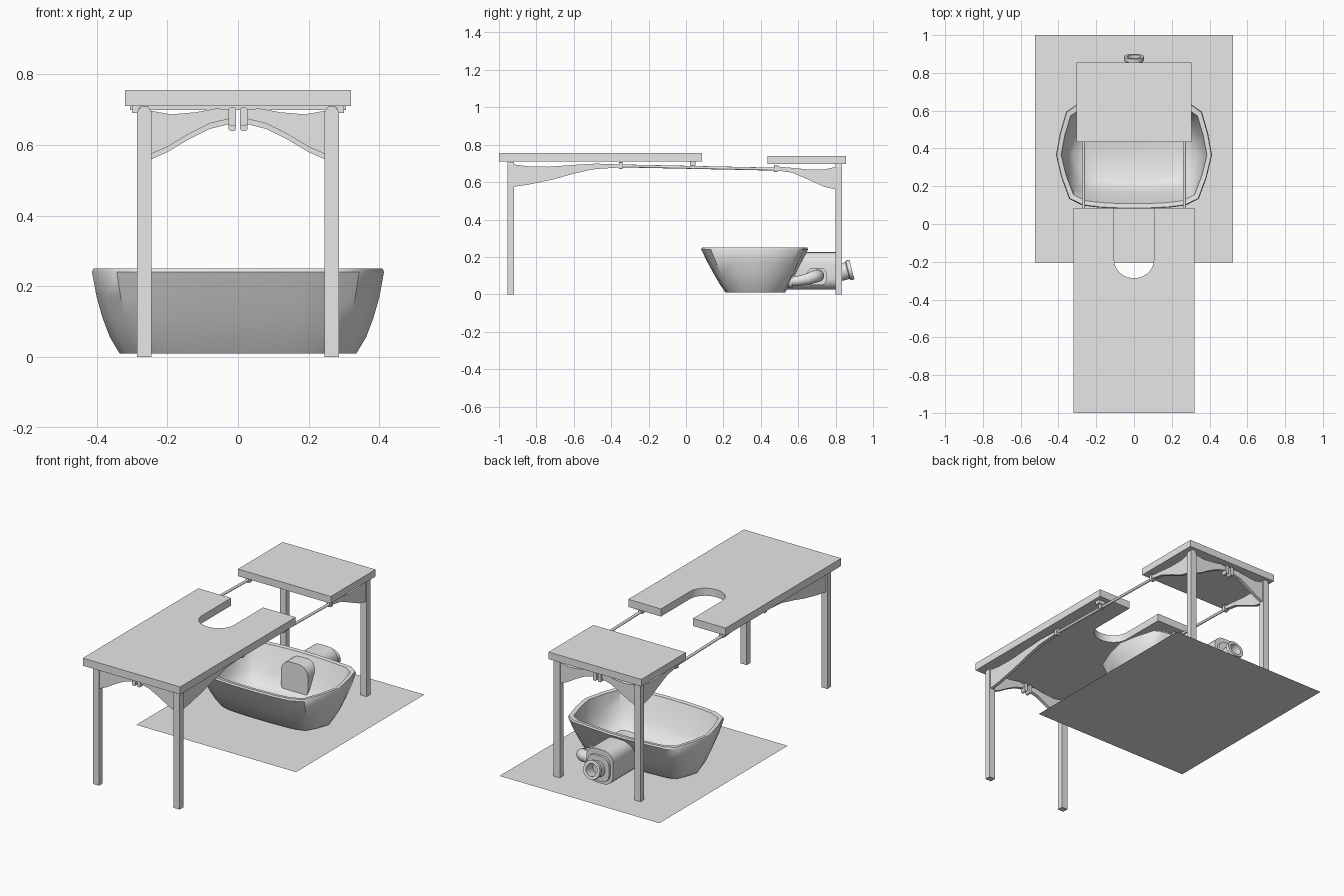
import bpy, bmesh, math
from mathutils import Vector

cube = bpy.data.objects.get("Cube")
if cube:
    bpy.data.objects.remove(cube, do_unlink=True)

grey = bpy.data.materials.new("plain_grey")
grey.use_nodes = True
grey.diffuse_color = (0.8, 0.8, 0.8, 1)
grey.node_tree.nodes["Principled BSDF"].inputs["Base Color"].default_value = (0.8, 0.8, 0.8, 1)


def finish(name, bm, smooth=None, solid=True):
    """Turn a bmesh into a named, coloured object."""
    if solid:
        bmesh.ops.recalc_face_normals(bm, faces=bm.faces)
    mesh = bpy.data.meshes.new(name)
    bm.to_mesh(mesh)
    bm.free()
    mesh.materials.append(grey)
    obj = bpy.data.objects.new(name, mesh)
    bpy.context.collection.objects.link(obj)
    if smooth:
        bpy.ops.object.select_all(action="DESELECT")
        obj.select_set(True)
        bpy.context.view_layer.objects.active = obj
        bpy.ops.object.shade_smooth_by_angle(angle=math.radians(smooth))
    return obj


def loft(name, rings, cap_start=True, cap_end=True, closed=False, smooth=None):
    """Skin a list of rings that share a point count."""
    bm = bmesh.new()
    loops = [[bm.verts.new(p) for p in ring] for ring in rings]
    pairs = list(zip(loops, loops[1:]))
    if closed:
        pairs.append((loops[-1], loops[0]))
    for a, b in pairs:
        for i in range(len(a)):
            j = (i + 1) % len(a)
            bm.faces.new((a[i], a[j], b[j], b[i]))
    if cap_start and not closed:
        bm.faces.new(loops[0])
    if cap_end and not closed:
        bm.faces.new(loops[-1])
    return finish(name, bm, smooth)


def prism(name, outline, axis, lo, hi, smooth=None):
    """Extrude a flat outline along one axis."""
    place = {"x": lambda a, b, d: (d, a, b),
             "y": lambda a, b, d: (a, d, b),
             "z": lambda a, b, d: (a, b, d)}[axis]
    return loft(name, [[place(a, b, d) for a, b in outline] for d in (lo, hi)], smooth=smooth)


def box(name, x0, x1, y0, y1, z0, z1):
    return prism(name, [(x0, y0), (x1, y0), (x1, y1), (x0, y1)], "z", z0, z1)


def lathe(name, start, direction, profile, sides=20, closed=False):
    """Spin (radius, distance) pairs about a direction."""
    axis = Vector(direction).normalized()
    u = axis.orthogonal().normalized()
    v = axis.cross(u)
    turn = [math.tau * i / sides for i in range(sides)]
    rings = [[Vector(start) + axis * t + (u * math.cos(a) + v * math.sin(a)) * r for a in turn]
             for r, t in profile]
    return loft(name, rings, closed=closed, smooth=40)


def tube(name, path, radii, sides=14):
    """Round pipe through a list of points."""
    path = [Vector(p) for p in path]
    rings = []
    for i, p in enumerate(path):
        t = (path[min(i + 1, len(path) - 1)] - path[max(i - 1, 0)]).normalized()
        u = t.cross(Vector((0, 0, 1))).normalized()
        v = u.cross(t)
        rings.append([p + (u * math.cos(math.tau * k / sides) + v * math.sin(math.tau * k / sides)) * radii[i]
                      for k in range(sides)])
    return loft(name, rings, smooth=50)


def rounded(cx, cz, hw, hh, r, steps=5):
    """Rounded rectangle outline."""
    pts = []
    for q, (sx, sz) in enumerate([(1, 1), (-1, 1), (-1, -1), (1, -1)]):
        for k in range(steps + 1):
            a = math.pi / 2 * (q + k / steps)
            pts.append((cx + sx * (hw - r) + r * math.cos(a), cz + sz * (hh - r) + r * math.sin(a)))
    return pts


# Ground sheet
bm = bmesh.new()
bm.faces.new([bm.verts.new(p) for p in
              [(-0.525, -0.205, 0), (0.525, -0.205, 0), (0.525, 1, 0), (-0.525, 1, 0)]])
finish("ground_sheet", bm, solid=False)

# Tabletops: the front one has a round-ended notch
notch = [(0.105 * math.cos(a), -0.19 - 0.097 * math.sin(a))
         for a in (math.pi * i / 20 for i in range(21))]
prism("front_tabletop",
      [(0.32, 0.085), (0.105, 0.085)] + notch + [(-0.105, 0.085), (-0.32, 0.085), (-0.32, -1), (0.32, -1)],
      "z", 0.71, 0.755)
box("back_tabletop", -0.305, 0.305, 0.435, 0.855, 0.698, 0.74)

# Bracket profiles, as (distance, height)
side_front = [(-0.925, 0.575), (-0.85, 0.585), (-0.72, 0.612), (-0.6, 0.645), (-0.5, 0.668), (-0.35, 0.679),
              (-0.35, 0.694), (-0.48, 0.699), (-0.6, 0.692), (-0.74, 0.682), (-0.85, 0.685), (-0.925, 0.695)]
side_back = [(0.805, 0.56), (0.74, 0.575), (0.65, 0.615), (0.57, 0.65), (0.48, 0.664),
             (0.48, 0.684), (0.56, 0.677), (0.65, 0.668), (0.74, 0.668), (0.805, 0.682)]
cross = [(0.25, 0.572), (0.2, 0.594), (0.14, 0.63), (0.08, 0.66), (0.015, 0.676),
         (0.015, 0.698), (0.06, 0.703), (0.12, 0.692), (0.19, 0.686), (0.25, 0.697)]

for s, side in ((1, "left"), (-1, "right")):
    # Legs with chamfered tops
    for end, y0, y1, top in (("front", -0.955, -0.92, 0.708), ("back", 0.8, 0.835, 0.698)):
        leg = [(0.245, 0), (0.285, 0), (0.285, top - 0.015), (0.275, top), (0.255, top), (0.245, top - 0.015)]
        prism(f"{end}_{side}_leg", [(s * a, b) for a, b in leg], "y", y0, y1)

    # Curved brackets along the sides and across the ends
    x0, x1 = sorted((s * 0.257, s * 0.277))
    prism(f"front_{side}_side_bracket", side_front, "x", x0, x1, smooth=30)
    prism(f"back_{side}_side_bracket", side_back, "x", x0, x1, smooth=30)
    for end, y, drop in (("front", -0.938, 0), ("back", 0.818, 0.015)):
        prism(f"{end}_{side}_cross_bracket", [(s * a, b - drop) for a, b in cross],
              "y", y - 0.01, y + 0.01, smooth=30)
        knob = rounded(s * 0.016, 0.68 - drop, 0.011, 0.026, 0.008, 3)
        prism(f"{end}_{side}_center_clamp", knob, "y", y - 0.017, y + 0.017)

    # Rail joining both tables, with its clamps and hanger
    rail = Vector((0, 0.86, -0.018))
    lathe(f"{side}_rail", (s * 0.267, -0.365, 0.687), rail, [(0.008, 0), (0.008, rail.length)], 10)
    for end, y, z in (("front", -0.348, 0.688), ("back", 0.48, 0.673)):
        prism(f"{end}_{side}_rail_clamp", rounded(s * 0.267, z, 0.015, 0.019, 0.007, 3), "y", y - 0.009, y + 0.009)
    hx0, hx1 = sorted((s * 0.255, s * 0.3))
    box(f"{side}_rail_hanger", hx0, hx1, 0.022, 0.052, 0.69, 0.71)
    prism(f"{side}_rail_hanger_clamp", rounded(s * 0.267, 0.683, 0.015, 0.013, 0.006, 3), "y", 0.026, 0.048)

# Basin: one half outline mirrored, lofted up the outside and down the inside
half = [(0.16, -0.99), (0.44, -0.97), (0.66, -0.93), (0.83, -0.81), (0.93, -0.42), (1, 0),
        (0.95, 0.4), (0.87, 0.8), (0.74, 0.93), (0.44, 0.97), (0.16, 1)]
outline = half + [(-u, v) for u, v in reversed(half)]


def basin_ring(hx, hy, yc, z):
    return [(u * hx, yc + v * hy, z) for u, v in outline]


basin_steps = [(0.335, 0.16, 0.37, 0.01), (0.362, 0.19, 0.368, 0.055), (0.383, 0.22, 0.366, 0.11),
               (0.4, 0.252, 0.365, 0.17), (0.413, 0.287, 0.365, 0.24), (0.409, 0.283, 0.365, 0.25),
               (0.386, 0.26, 0.365, 0.247), (0.375, 0.228, 0.365, 0.17), (0.355, 0.196, 0.366, 0.11),
               (0.325, 0.168, 0.368, 0.06), (0.27, 0.125, 0.368, 0.035)]
loft("basin", [basin_ring(*step) for step in basin_steps], smooth=40)

# Pump housing poking through the rear wall of the basin
prism("pump_housing", rounded(0, 0.126, 0.088, 0.1, 0.06), "y", 0.53, 0.81, smooth=35)
prism("pump_back_plate", rounded(0, 0.12, 0.07, 0.075, 0.045), "y", 0.81, 0.825, smooth=35)

# Hollow outlet with a lip, tilted upward
lathe("pump_outlet", (0, 0.79, 0.108), (0, 0.97, 0.25),
      [(0.046, 0), (0.046, 0.075), (0.054, 0.08), (0.054, 0.1), (0.036, 0.1), (0.034, 0.03)], 24)

# Side inlet: flange, bent pipe and collar back to the basin
prism("inlet_flange", [(y, z) for y, z in rounded(0.7, 0.095, 0.05, 0.045, 0.025)], "x", 0.085, 0.105, smooth=35)
tube("inlet_pipe",
     [(0.09, 0.705, 0.1), (0.15, 0.705, 0.1), (0.185, 0.7, 0.098), (0.205, 0.68, 0.092),
      (0.21, 0.65, 0.082), (0.21, 0.6, 0.072), (0.21, 0.53, 0.068)],
     [0.034, 0.034, 0.034, 0.033, 0.031, 0.027, 0.027])
lathe("inlet_collar", (0.21, 0.545, 0.069), (0, 1, 0.05), [(0.034, 0), (0.034, 0.025)], 16)
